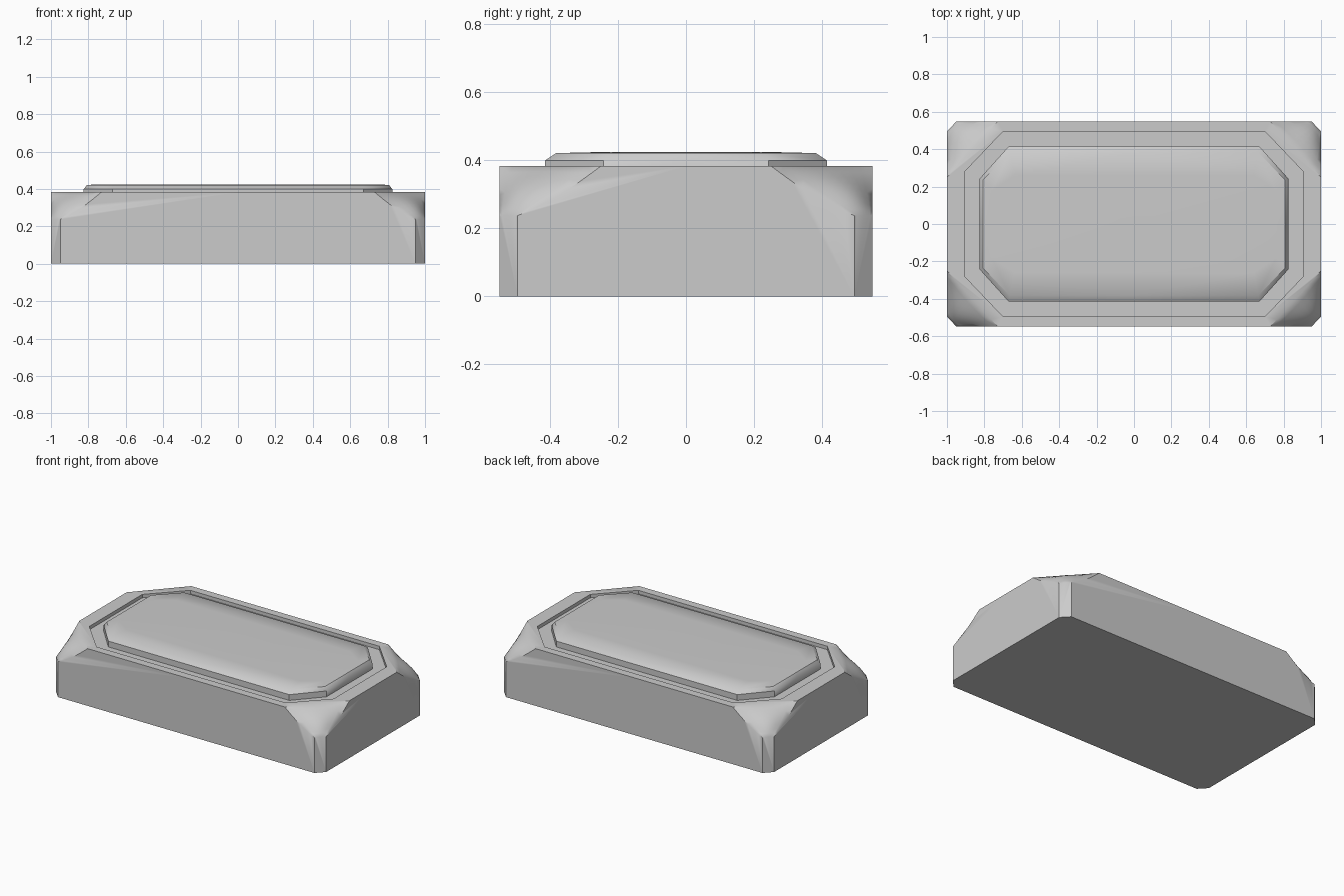
import bpy
import bmesh
import math
from mathutils import Vector

cube = bpy.data.objects.get("Cube")
if cube:
    bpy.data.objects.remove(cube, do_unlink=True)

grey = bpy.data.materials.new("light grey")
grey.use_nodes = True
grey.diffuse_color = (0.6, 0.6, 0.6, 1)
grey.node_tree.nodes["Principled BSDF"].inputs["Base Color"].default_value = (0.6, 0.6, 0.6, 1)


def add_face(bm, points):
    bm.faces.new([bm.verts.new(p) for p in points])


def bridge(bm, loop_a, loop_b):
    for i in range(len(loop_a) - 1):
        add_face(bm, [loop_a[i], loop_a[i + 1], loop_b[i + 1], loop_b[i]])


def quarter_loop(x, y, cut_x, cut_y, z):
    """One quarter of an octagon, from the y axis round to the x axis."""
    return [Vector(p) for p in ((0, y, z), (cut_x, y, z), (x, cut_y, z), (x, 0, z))]


def finish(bm, name):
    """Mirror the quarter into a closed solid and shade it."""
    bmesh.ops.remove_doubles(bm, verts=bm.verts, dist=0.0005)
    for axis in "XY":
        bmesh.ops.mirror(bm, geom=bm.verts[:] + bm.edges[:] + bm.faces[:],
                         axis=axis, merge_dist=0.0005)
    bmesh.ops.remove_doubles(bm, verts=bm.verts, dist=0.0005)
    bmesh.ops.recalc_face_normals(bm, faces=bm.faces)
    mesh = bpy.data.meshes.new(name)
    bm.to_mesh(mesh)
    bm.free()
    mesh.materials.append(grey)
    obj = bpy.data.objects.new(name, mesh)
    bpy.context.collection.objects.link(obj)
    bpy.ops.object.select_all(action="DESELECT")
    obj.select_set(True)
    bpy.context.view_layer.objects.active = obj
    bpy.ops.object.shade_smooth_by_angle(angle=math.radians(40))
    return obj


# Body: box with narrow vertical chamfers, rounded corner slopes and a top groove
W, D, TOP, FLOOR = 1.0, 0.548, 0.383, 0.36
bm = bmesh.new()
base = quarter_loop(W, D, 0.95, 0.495, 0)
rim = quarter_loop(W, D, 0.73, 0.25, TOP)

# Corner slope as a gently bulging grid between the front and side faces
rows, columns = 8, 8
front_low, side_low = Vector((0.95, D, 0.237)), Vector((W, 0.495, 0.237))
outward = Vector((0.6, 0.55, 0.6)).normalized()
slope = []
for r in range(rows + 1):
    t = r / rows
    dip = Vector((0, 0, -0.012 * math.sin(math.pi * t)))
    a = rim[1].lerp(front_low, t) + dip
    b = rim[2].lerp(side_low, t) + dip
    row = []
    for c in range(columns + 1):
        s = c / columns
        bulge = 0.03 * math.sin(math.pi * t) * math.sin(math.pi * s)
        row.append(a.lerp(b, s) + outward * bulge)
    slope.append(row)
for upper, lower in zip(slope, slope[1:]):
    bridge(bm, upper, lower)

# Walls and underside
add_face(bm, [base[0], base[1]] + [row[0] for row in reversed(slope)] + [rim[0]])
add_face(bm, [base[3], base[2]] + [row[-1] for row in reversed(slope)] + [rim[3]])
add_face(bm, [base[1], base[2]] + slope[-1][::-1])
add_face(bm, base + [Vector((0, 0, 0))])

# Top border, groove wall and sunken floor
top_rim = [rim[0]] + slope[0] + [rim[3]]
groove = quarter_loop(0.905, 0.495, 0.70, 0.28, TOP)
groove_low = quarter_loop(0.905, 0.495, 0.70, 0.28, FLOOR)
add_face(bm, [rim[0], rim[1], groove[1], groove[0]])
add_face(bm, slope[0] + [groove[2], groove[1]])
add_face(bm, [rim[2], rim[3], groove[3], groove[2]])
bridge(bm, groove, groove_low)
add_face(bm, groove_low + [Vector((0, 0, FLOOR))])
finish(bm, "body")

# Raised lid: upright wall, bevelled edge and softly crowned top
bm = bmesh.new()
lid_low = quarter_loop(0.825, 0.415, 0.67, 0.243, FLOOR - 0.01)
lid_edge = quarter_loop(0.825, 0.415, 0.67, 0.243, 0.399)
lid_bevel = quarter_loop(0.808, 0.382, 0.665, 0.235, 0.421)
lid_crown = quarter_loop(0.76, 0.26, 0.64, 0.18, 0.424)
loops = [lid_low, lid_edge, lid_bevel, lid_crown]
for lower, upper in zip(loops, loops[1:]):
    bridge(bm, lower, upper)
add_face(bm, lid_crown + [Vector((0, 0, 0.424))])
add_face(bm, lid_low + [Vector((0, 0, FLOOR - 0.01))])
finish(bm, "lid")
